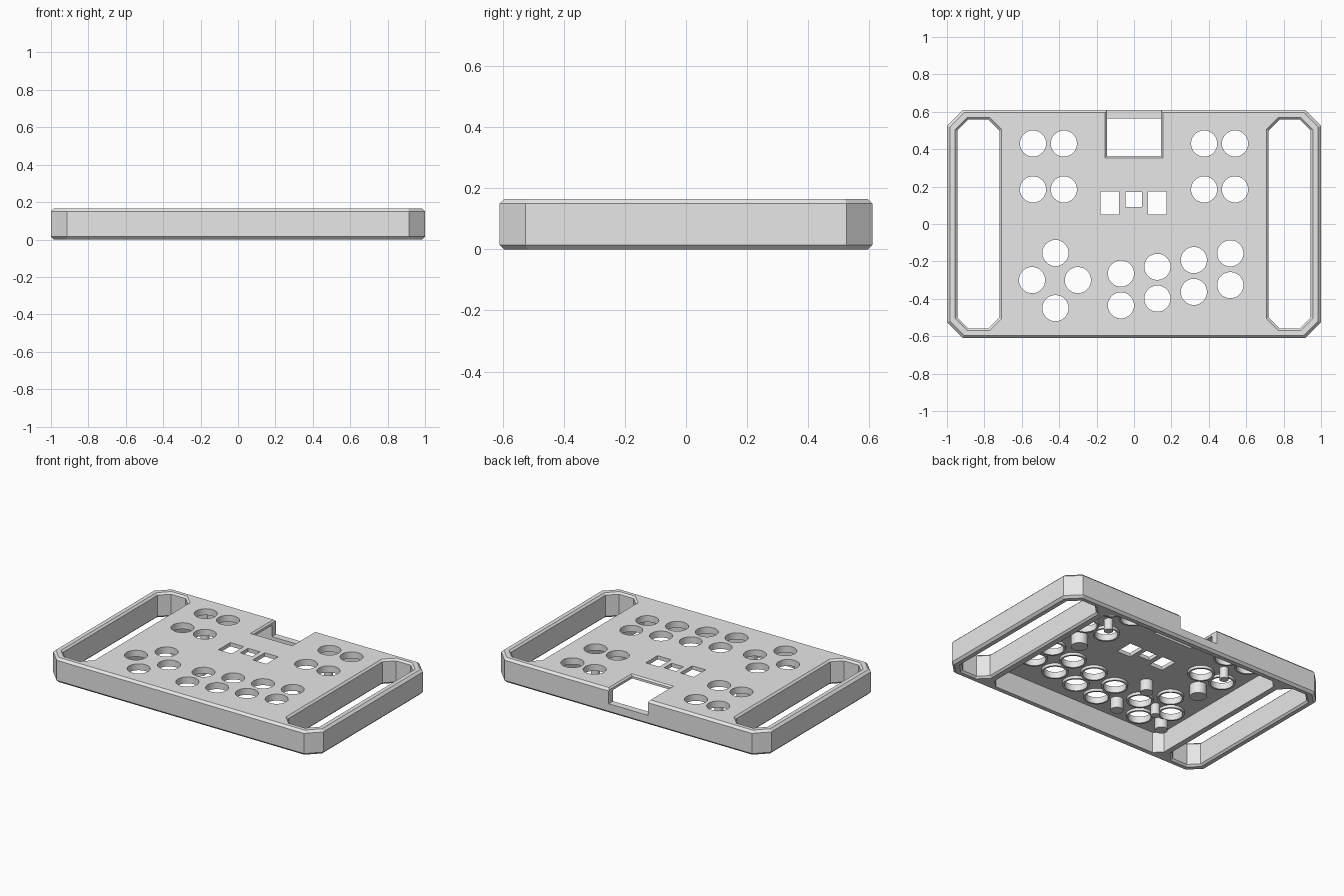
import bpy, bmesh, math

cube = bpy.data.objects.get("Cube")
if cube:
    bpy.data.objects.remove(cube, do_unlink=True)

grey = bpy.data.materials.new("plain grey")
grey.use_nodes = True
grey.diffuse_color = (0.8, 0.8, 0.8, 1)
grey.node_tree.nodes["Principled BSDF"].inputs["Base Color"].default_value = (0.8, 0.8, 0.8, 1)

H = 0.165          # total height
PLATE = 0.14       # underside of the top plate
CH = 0.015         # edge chamfer


def octagon(x0, x1, y0, y1, cut, inset=0):
    """Rectangle with cut corners, moved inwards by inset."""
    x0, x1, y0, y1 = x0 + inset, x1 - inset, y0 + inset, y1 - inset
    c = cut - inset * (2 - math.sqrt(2))
    return [(x0 + c, y0), (x1 - c, y0), (x1, y0 + c), (x1, y1 - c),
            (x1 - c, y1), (x0 + c, y1), (x0, y1 - c), (x0, y0 + c)]


def rect(x0, x1, y0, y1, inset=0):
    return [(x0 + inset, y0 + inset), (x1 - inset, y0 + inset),
            (x1 - inset, y1 - inset), (x0 + inset, y1 - inset)]


def circle(x, y, r, n=32):
    return [(x + r * math.cos(math.tau * i / n), y + r * math.sin(math.tau * i / n))
            for i in range(n)]


def loft(bm, layers, ring=False):
    """Skin (outline, z) layers; cap the ends, or close them into a ring."""
    loops = [[bm.verts.new((x, y, z)) for x, y in pts] for pts, z in layers]
    pairs = list(zip(loops, loops[1:]))
    if ring:
        pairs.append((loops[-1], loops[0]))
    else:
        bm.faces.new(loops[0][::-1])
        bm.faces.new(loops[-1])
    for a, b in pairs:
        for i in range(len(a)):
            j = (i + 1) % len(a)
            bm.faces.new((a[i], a[j], b[j], b[i]))


def finish(bm, name):
    bmesh.ops.recalc_face_normals(bm, faces=bm.faces)
    mesh = bpy.data.meshes.new(name)
    bm.to_mesh(mesh)
    bm.free()
    mesh.materials.append(grey)
    obj = bpy.data.objects.new(name, mesh)
    bpy.context.collection.objects.link(obj)
    return obj


def select(obj):
    bpy.ops.object.select_all(action="DESELECT")
    obj.select_set(True)
    bpy.context.view_layer.objects.active = obj


def carve(target, cutter):
    mod = target.modifiers.new("carve", "BOOLEAN")
    mod.operation, mod.solver, mod.object = "DIFFERENCE", "EXACT", cutter
    select(target)
    bpy.ops.object.modifier_apply(modifier=mod.name)
    bpy.data.objects.remove(cutter, do_unlink=True)


# Button hole centres
holes = [(s * x, y) for s in (-1, 1) for x in (0.375, 0.54) for y in (0.185, 0.43)]
holes += [(-0.42, -0.155), (-0.545, -0.3), (-0.3, -0.3), (-0.42, -0.45)]
for i in range(4):
    x, y = -0.07 + 0.195 * i, -0.265 + 0.036 * i
    holes += [(x, y), (x, y - 0.17)]

# Outer case with chamfered edges
body = (-1, 1, -0.61, 0.61, 0.085)
bm = bmesh.new()
loft(bm, [(octagon(*body, CH), 0), (octagon(*body), CH),
          (octagon(*body), H - CH), (octagon(*body, CH), H)])
case = finish(bm, "case")

# Hollow underside
bm = bmesh.new()
loft(bm, [(octagon(-0.67, 0.67, -0.565, 0.565, 0.05), z) for z in (-0.1, PLATE)])
carve(case, finish(bm, "cavity_cutter"))

# Handle slots, round holes, small windows and the rear notch
bm = bmesh.new()
for x0, x1 in ((-0.957, -0.708), (0.708, 0.957)):
    slot = (x0, x1, -0.57, 0.57, 0.065)
    c = 0.012
    loft(bm, [(octagon(*slot, -c), -c), (octagon(*slot, c), c),
              (octagon(*slot, c), H - c), (octagon(*slot, -c), H + c)])
for x, y in holes:
    loft(bm, [(circle(x, y, 0.07), z) for z in (0.1, 0.2)])
for box in ((-0.18, -0.08, 0.05, 0.175), (-0.045, 0.043, 0.09, 0.17), (0.075, 0.175, 0.05, 0.175)):
    loft(bm, [(rect(*box), z) for z in (0.1, 0.2)])
notch = (-0.155, 0.155, 0.353, 0.7)
loft(bm, [(rect(*notch, 0.01), 0.065), (rect(*notch, 0.01), H - 0.01),
          (rect(*notch), H), (rect(*notch), 0.2)])
carve(case, finish(bm, "opening_cutter"))

# Collars under the round holes
bm = bmesh.new()
for x, y in holes:
    outer, inner = circle(x, y, 0.082), circle(x, y, 0.07)
    loft(bm, [(outer, PLATE + 0.005), (outer, 0.122), (inner, 0.122), (inner, PLATE + 0.005)], ring=True)
collars = finish(bm, "hole_collars")

# Support posts hanging under the plate
bm = bmesh.new()
for x, y, r in ((-0.457, 0.305, 0.028), (0.457, 0.305, 0.028), (-0.42, -0.3, 0.028),
                (-0.47, 0.045, 0.052), (0.47, 0.045, 0.052),
                (-0.2, -0.12, 0.04), (-0.2, -0.4, 0.04), (-0.56, -0.41, 0.04)):
    loft(bm, [(circle(x, y, r), z) for z in (0.065, PLATE + 0.005)])
posts = finish(bm, "support_posts")

for obj in (case, collars, posts):
    select(obj)
    bpy.ops.object.shade_smooth_by_angle(angle=math.radians(25))
